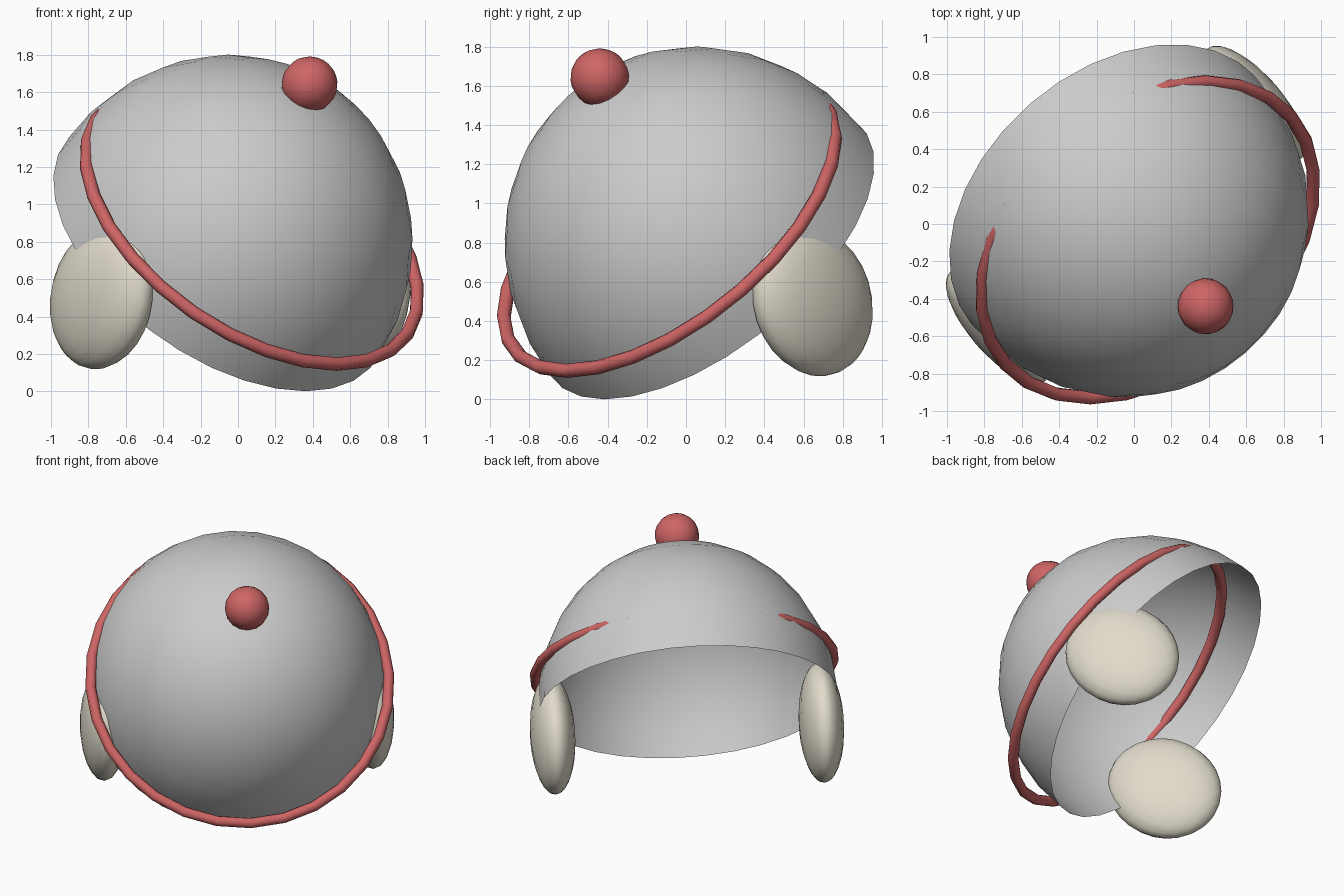
import bpy, bmesh
from math import radians
from mathutils import Matrix, Vector

if "Cube" in bpy.data.objects:
    bpy.data.objects.remove(bpy.data.objects["Cube"])

# Hat frame: local X is sideways, -Y is the hat front, Z is the crown axis
HAT = (Matrix.Translation((-0.098, 0.113, 0.742))
       @ Matrix.Rotation(radians(41), 4, 'Z')
       @ Matrix.Rotation(radians(46.6), 4, 'X'))


def material(name, color):
    m = bpy.data.materials.new(name)
    m.diffuse_color = (*color, 1)
    m.use_nodes = True
    m.node_tree.nodes["Principled BSDF"].inputs["Base Color"].default_value = m.diffuse_color
    return m


def add(name, bm, local, mat=None):
    mesh = bpy.data.meshes.new(name)
    bm.transform(HAT @ local)
    bm.to_mesh(mesh)
    bm.free()
    for p in mesh.polygons:
        p.use_smooth = True
    if mat:
        mesh.materials.append(mat)
    obj = bpy.data.objects.new(name, mesh)
    bpy.context.collection.objects.link(obj)
    return obj


def sphere(segments, rings):
    bm = bmesh.new()
    bmesh.ops.create_uvsphere(bm, u_segments=segments, v_segments=rings, radius=1)
    return bm


def place(loc, scale):
    return Matrix.Translation(loc) @ Matrix.Diagonal((*scale, 1))


red = material("red_wool", (0.62, 0.13, 0.13))
cream = material("cream_fleece", (0.75, 0.71, 0.60))

# Open dome of the cap
bm = sphere(32, 16)
bmesh.ops.delete(bm, geom=[v for v in bm.verts if v.co.z < -0.01], context='VERTS')
add("cap_dome", bm, place((0, 0, 0), (1.01, 1.02, 1.10)))

# Pompom on the crown
add("pompom", sphere(16, 12), place((0, 0.15, 1.15), (0.15, 0.15, 0.15)), red)

# Ear pads, one on each side
for side, label in ((-1, "left"), (1, "right")):
    add(f"{label}_ear_pad", sphere(20, 14),
        place((side * 0.91, -0.233, -0.103), (0.15, 0.36, 0.41)), cream)

# Trim cord, loose at the front and running inside the dome at the back
bpy.ops.mesh.primitive_torus_add(major_segments=28, minor_segments=8,
                                 major_radius=1.01, minor_radius=0.036)
cord = bpy.context.object
cord.name = "trim_cord"
cord.data.transform(HAT @ Matrix.Translation((0, -0.08, 0.285)))
cord.data.materials.append(red)
bpy.ops.object.shade_smooth_by_angle(angle=radians(60))
